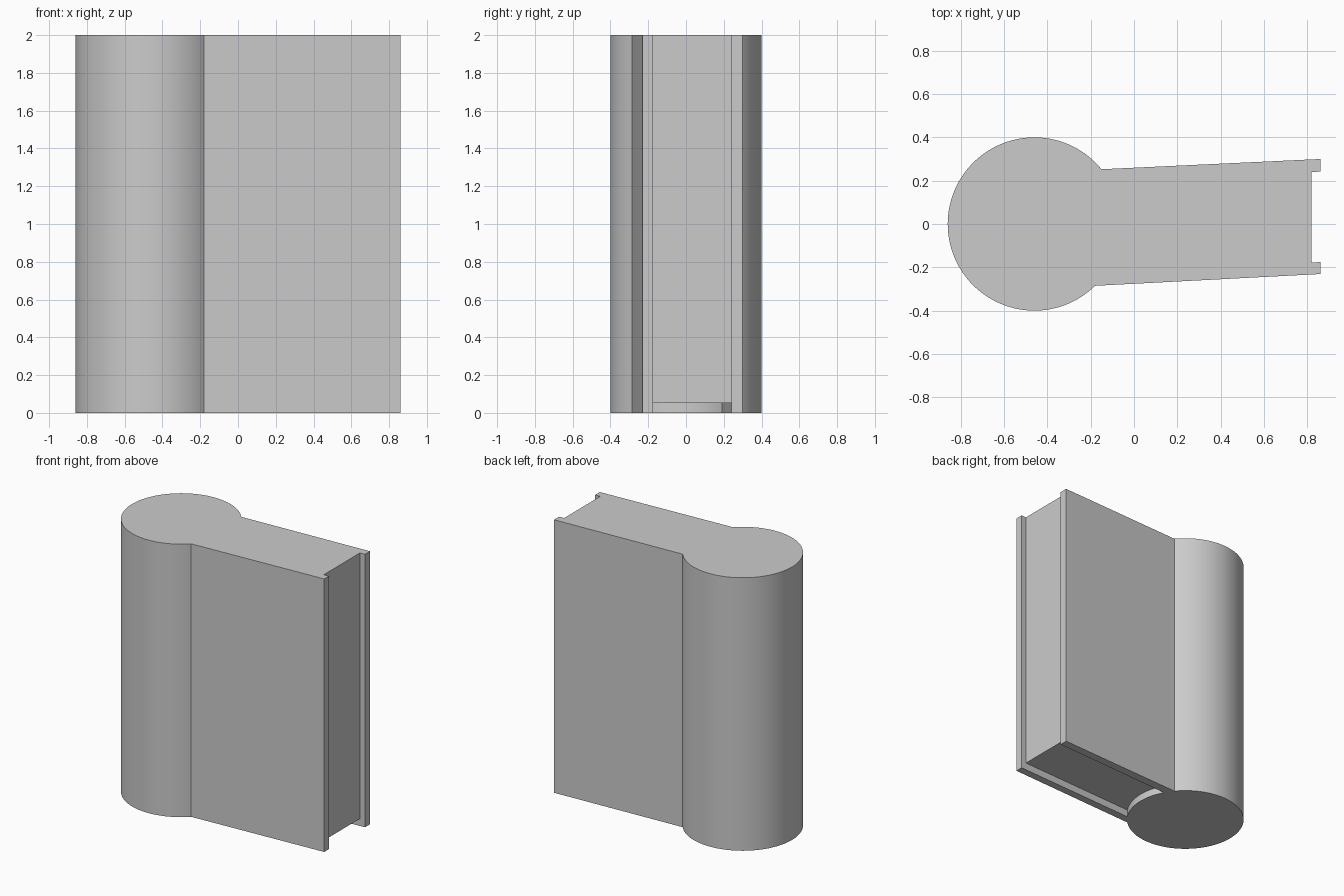
import bpy, bmesh, math

cube = bpy.data.objects.get("Cube")
if cube:
    bpy.data.objects.remove(cube, do_unlink=True)

HEIGHT = 2.0
RADIUS = 0.4
SPINE_X = -0.46
EDGE_X = 0.86      # outer edge of the covers
PAGE_X = 0.82      # fore edge of the pages
RECESS = 0.053     # gap under the pages

grey = bpy.data.materials.new("plain grey")
grey.use_nodes = True
colour = (0.6, 0.6, 0.6, 1)
grey.diffuse_color = colour
grey.node_tree.nodes["Principled BSDF"].inputs["Base Color"].default_value = colour


def arc(start, end, steps):
    """Points on the round spine between two angles in degrees."""
    angles = [math.radians(start + (end - start) * i / steps) for i in range(steps + 1)]
    return [(SPINE_X + RADIUS * math.cos(a), RADIUS * math.sin(a)) for a in angles]


def along(a, b, x):
    """Point at x on the line from a to b."""
    t = (x - a[0]) / (b[0] - a[0])
    return (x, a[1] + t * (b[1] - a[1]))


def prism(name, outline, bottom, top):
    """Extrude a closed outline upwards."""
    bm = bmesh.new()
    face = bm.faces.new([bm.verts.new((x, y, bottom)) for x, y in outline])
    result = bmesh.ops.extrude_face_region(bm, geom=[face], use_keep_orig=True)
    raised = [v for v in result["geom"] if isinstance(v, bmesh.types.BMVert)]
    bmesh.ops.translate(bm, verts=raised, vec=(0, 0, top - bottom))
    bmesh.ops.recalc_face_normals(bm, faces=bm.faces)
    mesh = bpy.data.meshes.new(name)
    bm.to_mesh(mesh)
    bm.free()
    mesh.materials.append(grey)
    obj = bpy.data.objects.new(name, mesh)
    bpy.context.collection.objects.link(obj)
    bpy.ops.object.select_all(action="DESELECT")
    obj.select_set(True)
    bpy.context.view_layer.objects.active = obj
    bpy.ops.object.shade_smooth_by_angle(angle=math.radians(30))
    return obj


spine_outer = arc(39.2, 314.5, 96)
spine_inner = arc(-34.2, 28.4, 24)
front_end = (EDGE_X, -0.176)
back_end = (EDGE_X, 0.242)

# Round spine with the two covers
prism("spine_and_covers",
      spine_outer + [(EDGE_X, -0.231), front_end] + spine_inner
      + [back_end, (EDGE_X, 0.3)], 0, HEIGHT)

# Page block, set back from the fore edge and raised at the bottom
prism("page_block",
      spine_inner + [along(spine_inner[-1], back_end, PAGE_X),
                     along(spine_inner[0], front_end, PAGE_X)], RECESS, HEIGHT)
